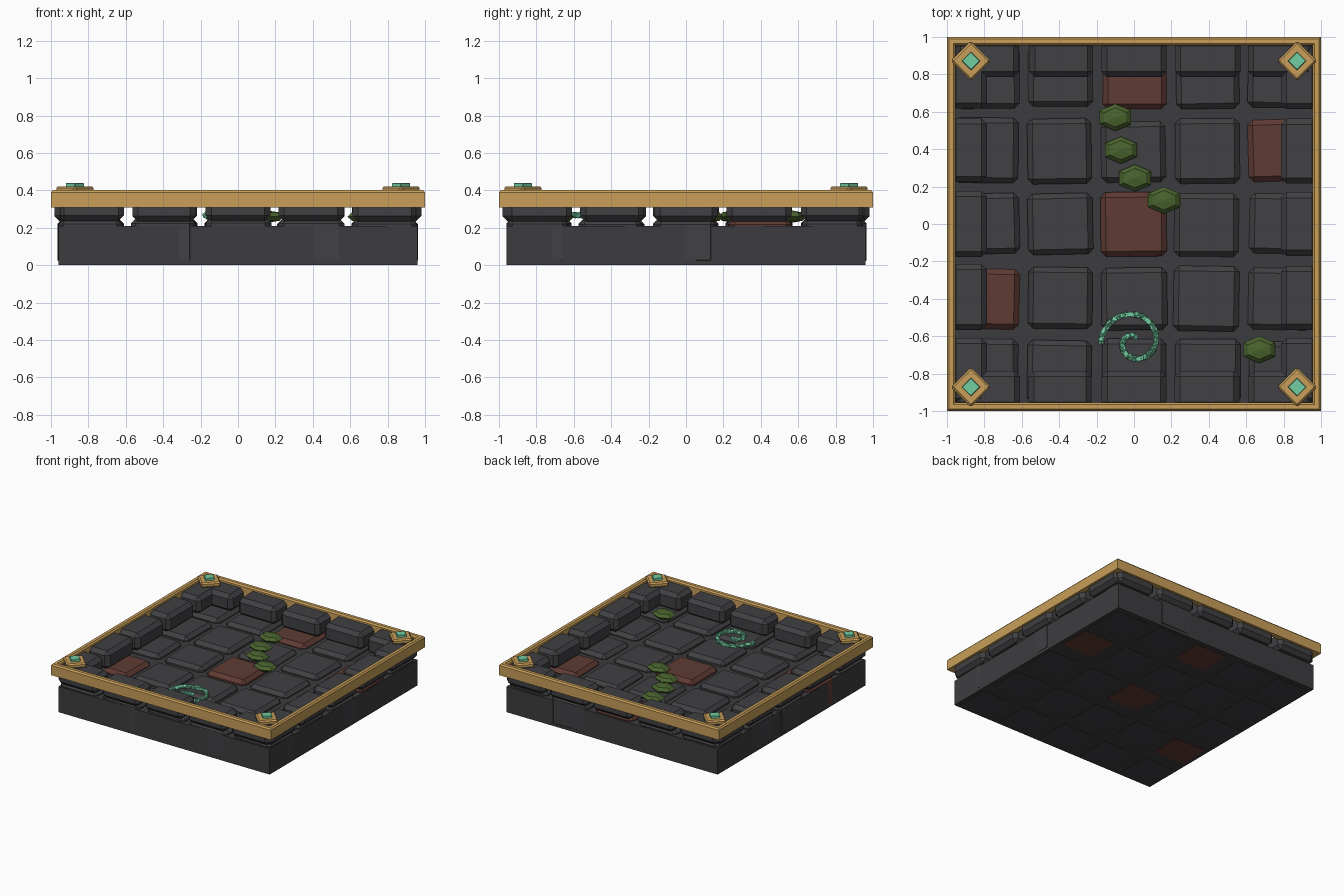
import bpy, bmesh, math, random
from mathutils import Matrix, Euler

if "Cube" in bpy.data.objects:
    bpy.data.objects.remove(bpy.data.objects["Cube"])

random.seed(7)


def material(name, rgb):
    m = bpy.data.materials.new(name)
    m.diffuse_color = (*rgb, 1)
    m.use_nodes = True
    m.node_tree.nodes["Principled BSDF"].inputs["Base Color"].default_value = m.diffuse_color
    return m


STONE = material("dark stone", (0.052, 0.052, 0.058))
MORTAR = material("base stone", (0.046, 0.046, 0.050))
BRICK = material("red brick", (0.115, 0.043, 0.033))
GOLD = material("gold trim", (0.58, 0.345, 0.10))
TEAL = material("teal glow", (0.17, 0.61, 0.36))
MOSS = material("moss green", (0.067, 0.125, 0.027))


def finish(bm, name, mat):
    bmesh.ops.recalc_face_normals(bm, faces=bm.faces)
    me = bpy.data.meshes.new(name)
    bm.to_mesh(me)
    bm.free()
    me.materials.append(mat)
    ob = bpy.data.objects.new(name, me)
    bpy.context.collection.objects.link(ob)
    return ob


def box(name, centre, size, mat, bevel=0.0, turn=0.0):
    """Chamfered box turned about its own vertical axis."""
    bm = bmesh.new()
    bmesh.ops.create_cube(bm, size=1, matrix=Matrix.Diagonal((*size, 1)))
    if bevel:
        bmesh.ops.bevel(bm, geom=bm.edges[:], offset=bevel, segments=1,
                        affect='EDGES', profile=0.5)
    bm.transform(Matrix.Translation(centre) @ Matrix.Rotation(turn, 4, 'Z'))
    return finish(bm, name, mat)


def jitter(a):
    return random.uniform(-a, a)


# Base slab
box("base_slab", (0, 0, 0.106), (1.92, 1.92, 0.21), MORTAR)

# Floor tiles, slightly crooked, with a few in brick
GRID = (-0.785, -0.395, 0.0, 0.39, 0.785)
brick_tiles = {(2, 4), (4, 3), (2, 2), (0, 1)}
for i, x in enumerate(GRID):
    for j, y in enumerate(GRID):
        top = 0.25 + jitter(0.006)
        w, d = 0.345 + jitter(0.008), 0.335 + jitter(0.015)
        mat = BRICK if (i, j) in brick_tiles else STONE
        box(f"floor_tile_{i}_{j}", (x + jitter(0.005), y + jitter(0.006), top / 2),
            (w, d, top), mat, 0.028, math.radians(jitter(1.7)))

# Raised kerb blocks along all four sides
for side in range(4):
    a = side * math.pi / 2
    for k, t in enumerate(GRID):
        c = Matrix.Rotation(a, 4, 'Z') @ Matrix.Translation((t, -0.883, 0.307))
        box(f"kerb_block_{side}_{k}", c.translation,
            (0.345 + jitter(0.008), 0.195, 0.145 + jitter(0.004)),
            STONE, 0.03, a)

# Gold frame: one profile swept round the square with mitred corners
profile = [(0.955, 0.31), (1.0, 0.31), (1.0, 0.39), (0.99, 0.402),
           (0.965, 0.402), (0.955, 0.39)]
bm = bmesh.new()
rings = [[bm.verts.new((sx * r, sy * r, z)) for r, z in profile]
         for sx, sy in ((-1, -1), (1, -1), (1, 1), (-1, 1))]
for s in range(4):
    p, q = rings[s], rings[(s + 1) % 4]
    for k in range(len(profile)):
        n = (k + 1) % len(profile)
        bm.faces.new((p[k], q[k], q[n], p[n]))
finish(bm, "gold_frame", GOLD)

# Corner plates with gems
for sx in (-1, 1):
    for sy in (-1, 1):
        x, y = sx * 0.872, sy * 0.872
        box("corner_plate", (x, y, 0.402), (0.15, 0.15, 0.04), GOLD, 0.01, math.pi / 4)
        box("corner_gem", (x, y, 0.425), (0.07, 0.07, 0.03), TEAL, 0.003, math.pi / 4)

# Moss clumps: flattened six-sided spheres
for x, y in ((-0.10, 0.57), (-0.07, 0.395), (0.005, 0.245), (0.16, 0.127), (0.67, -0.672)):
    bm = bmesh.new()
    bmesh.ops.create_uvsphere(bm, u_segments=6, v_segments=4, radius=1)
    bm.transform(Matrix.Translation((x, y, 0.26)) @ Matrix.Diagonal((0.098, 0.073, 0.032, 1)))
    finish(bm, "moss_clump", MOSS)

# Spiral rune: chain of small rough nuggets
bm = bmesh.new()
count = 85
for n in range(count):
    f = (n / (count - 1)) ** 0.75
    f = 1 - (1 - n / (count - 1)) ** 0.72 if n else 0
    ang = math.pi - f * math.radians(460)
    r = 0.175 - 0.147 * f
    m = (Matrix.Translation((r * math.cos(ang), -0.63 + r * math.sin(ang), 0.268))
         @ Euler([random.uniform(0, 3) for _ in range(3)]).to_matrix().to_4x4())
    bmesh.ops.create_cube(bm, size=0.022, matrix=m)
finish(bm, "spiral_rune", TEAL)
